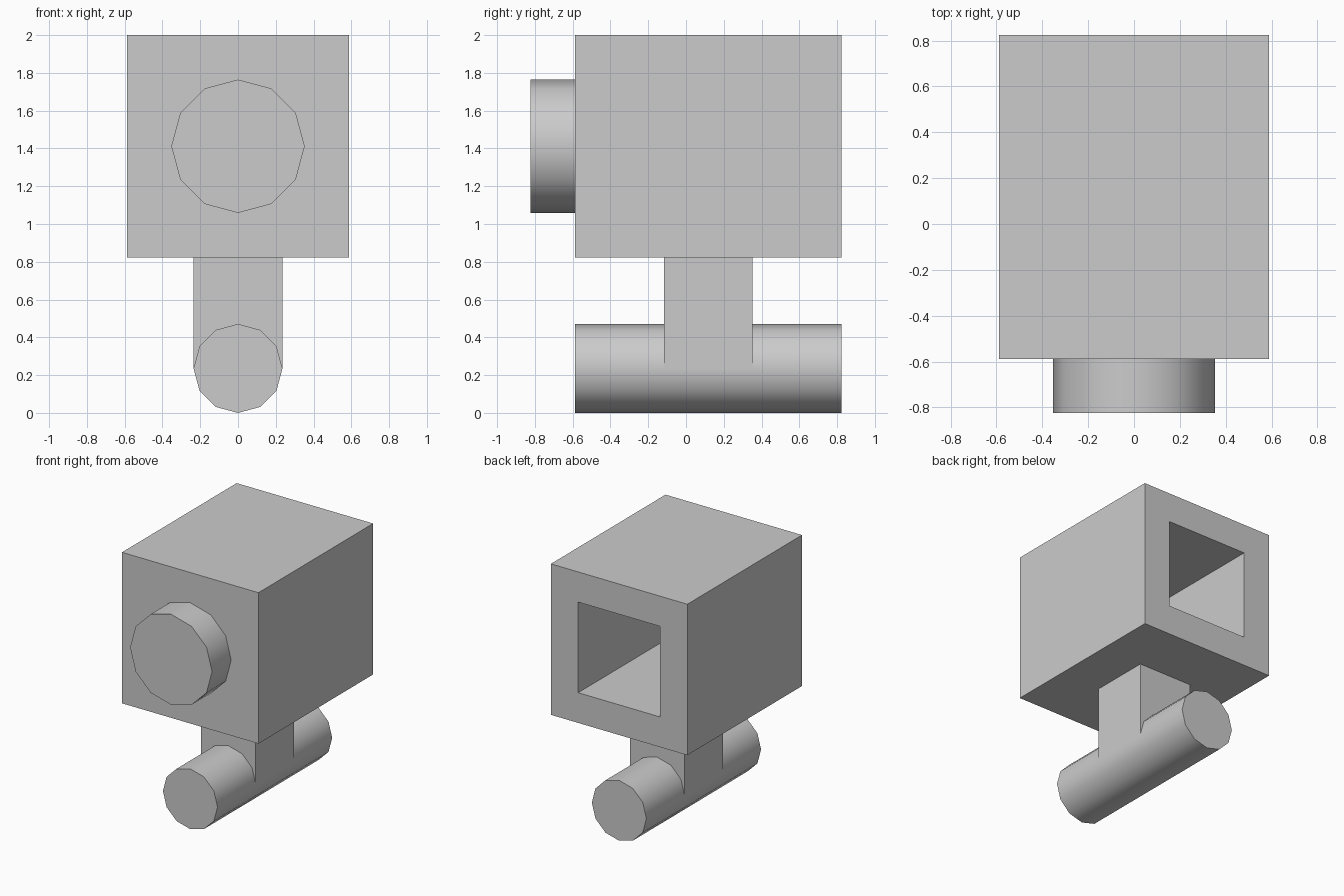
import bpy
import bmesh
import math
from mathutils import Matrix, Vector

U = 2 / 17  # one modelling unit; the model is 17 units tall

default_cube = bpy.data.objects.get("Cube")
if default_cube:
    bpy.data.objects.remove(default_cube, do_unlink=True)

grey = bpy.data.materials.new("light_grey")
grey.use_nodes = True
grey.diffuse_color = (0.6, 0.6, 0.6, 1)
grey.node_tree.nodes["Principled BSDF"].inputs["Base Color"].default_value = (0.6, 0.6, 0.6, 1)


def finish(name, bm):
    bmesh.ops.recalc_face_normals(bm, faces=bm.faces)
    mesh = bpy.data.meshes.new(name)
    bm.to_mesh(mesh)
    bm.free()
    mesh.materials.append(grey)
    obj = bpy.data.objects.new(name, mesh)
    bpy.context.collection.objects.link(obj)
    return obj


def box_mesh(low, high):
    low, high = Vector(low) * U, Vector(high) * U
    bm = bmesh.new()
    place = Matrix.Translation((low + high) / 2) @ Matrix.Diagonal((*(high - low), 1))
    bmesh.ops.create_cube(bm, size=1, matrix=place)
    bm.normal_update()
    return bm


def cylinder_along_y(name, radius, front, back, height):
    bm = bmesh.new()
    place = (Matrix.Translation((0, (front + back) / 2 * U, height * U))
             @ Matrix.Rotation(math.pi / 2, 4, "X"))
    bmesh.ops.create_cone(bm, cap_ends=True, segments=12, radius1=radius * U,
                          radius2=radius * U, depth=(back - front) * U, matrix=place)
    obj = finish(name, bm)
    bpy.ops.object.select_all(action="DESELECT")
    obj.select_set(True)
    bpy.context.view_layer.objects.active = obj
    bpy.ops.object.shade_smooth_by_angle(angle=math.radians(40))


# Hollow housing: the back face is inset, then pushed inwards
housing = box_mesh((-5, -5, 7), (5, 7, 17))
back_face = max(housing.faces, key=lambda f: f.calc_center_median().y)
bmesh.ops.inset_individual(housing, faces=[back_face], thickness=2 * U, use_even_offset=True)
pushed = bmesh.ops.extrude_discrete_faces(housing, faces=[back_face])["faces"]
bmesh.ops.translate(housing, vec=(0, -10 * U, 0), verts=pushed[0].verts)
finish("housing", housing)

# Round front piece, post and lower bar
cylinder_along_y("front_disc", 3, -7, -5, 12)
finish("post", box_mesh((-2, -1, 2), (2, 3, 7)))
cylinder_along_y("lower_bar", 2, -5, 7, 2)
